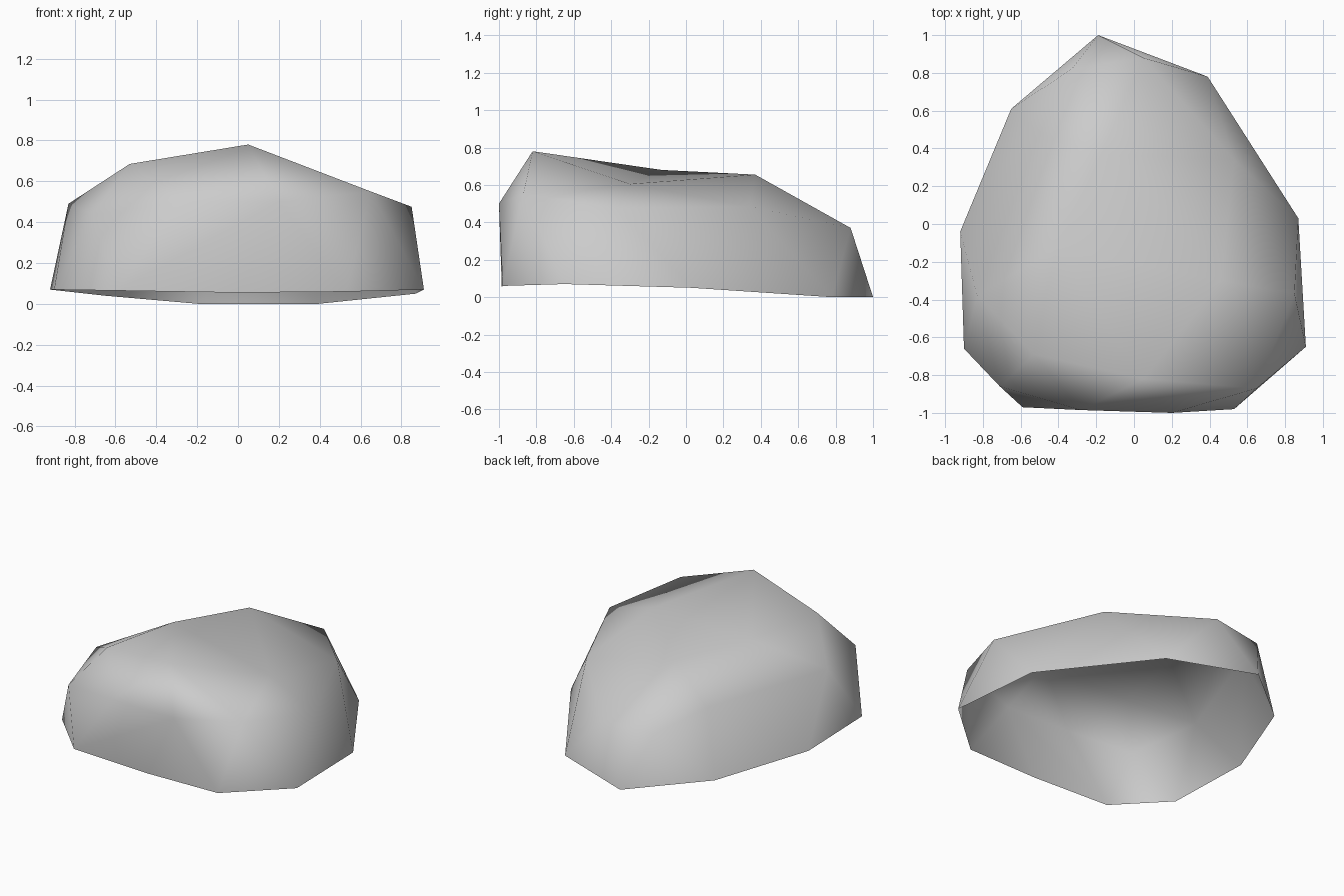
import bpy
import bmesh

cube = bpy.data.objects.get("Cube")
if cube:
    bpy.data.objects.remove(cube, do_unlink=True)

# Stone colour
stone = bpy.data.materials.new("stone_grey")
stone.use_nodes = True
grey = (0.6, 0.6, 0.6, 1)
stone.diffuse_color = grey
stone.node_tree.nodes["Principled BSDF"].inputs["Base Color"].default_value = grey

# Open rim around the ground, from the back point clockwise
rim_points = [(-.19, 1, 0), (.39, .78, 0), (.87, .03, .05),
              (.91, -.65, .07), (.53, -.98, .06), (0, -.985, .055),
              (-.59, -.97, .065), (-.9, -.66, .07), (-.92, -.04, .07),
              (-.65, .61, .04)]
# Shoulder where the walls turn into the top
shoulder_points = [(.05, .88, .37), (.53, .34, .485), (.85, -.37, .475),
                   (.65, -.87, .55), (.2, -1, .5), (-.28, -.985, .5),
                   (-.71, -.86, .44), (-.83, -.38, .49), (-.5, .48, .46),
                   (-.33, .82, .36)]
# High points of the top
crown_points = [(.05, -.82, .78), (-.53, -.69, .685), (-.17, .37, .655)]
# Shallow hollows in the top, lifted while the skin is wrapped
hollow_points = [(-.41, -.13, .68), (.46, -.3, .605)]
LIFT = 0.09

bm = bmesh.new()
rim = [bm.verts.new(p) for p in rim_points]
for p in shoulder_points + crown_points:
    bm.verts.new(p)
hollows = [bm.verts.new((x, y, z + LIFT)) for x, y, z in hollow_points]

# Wrap a skin round the points, then sink the hollows
bmesh.ops.convex_hull(bm, input=bm.verts[:])
for v in hollows:
    v.co.z -= LIFT
spare = [v for v in bm.verts if not v.link_faces]
bmesh.ops.delete(bm, geom=spare, context="VERTS")

# Open the underside
rim_set = set(rim)
underside = [f for f in bm.faces if all(v in rim_set for v in f.verts)]
bmesh.ops.delete(bm, geom=underside, context="FACES")
bmesh.ops.recalc_face_normals(bm, faces=bm.faces[:])
top = max(bm.faces, key=lambda f: f.calc_center_median().z)
if top.normal.z < 0:
    bmesh.ops.reverse_faces(bm, faces=bm.faces[:])
for f in bm.faces:
    f.smooth = True

mesh = bpy.data.meshes.new("boulder")
bm.to_mesh(mesh)
bm.free()
mesh.materials.append(stone)
boulder = bpy.data.objects.new("boulder", mesh)
bpy.context.collection.objects.link(boulder)

# Let the broad faces lead the smooth shading
weighted = boulder.modifiers.new("broad_face_shading", "WEIGHTED_NORMAL")
weighted.mode = "FACE_AREA"
